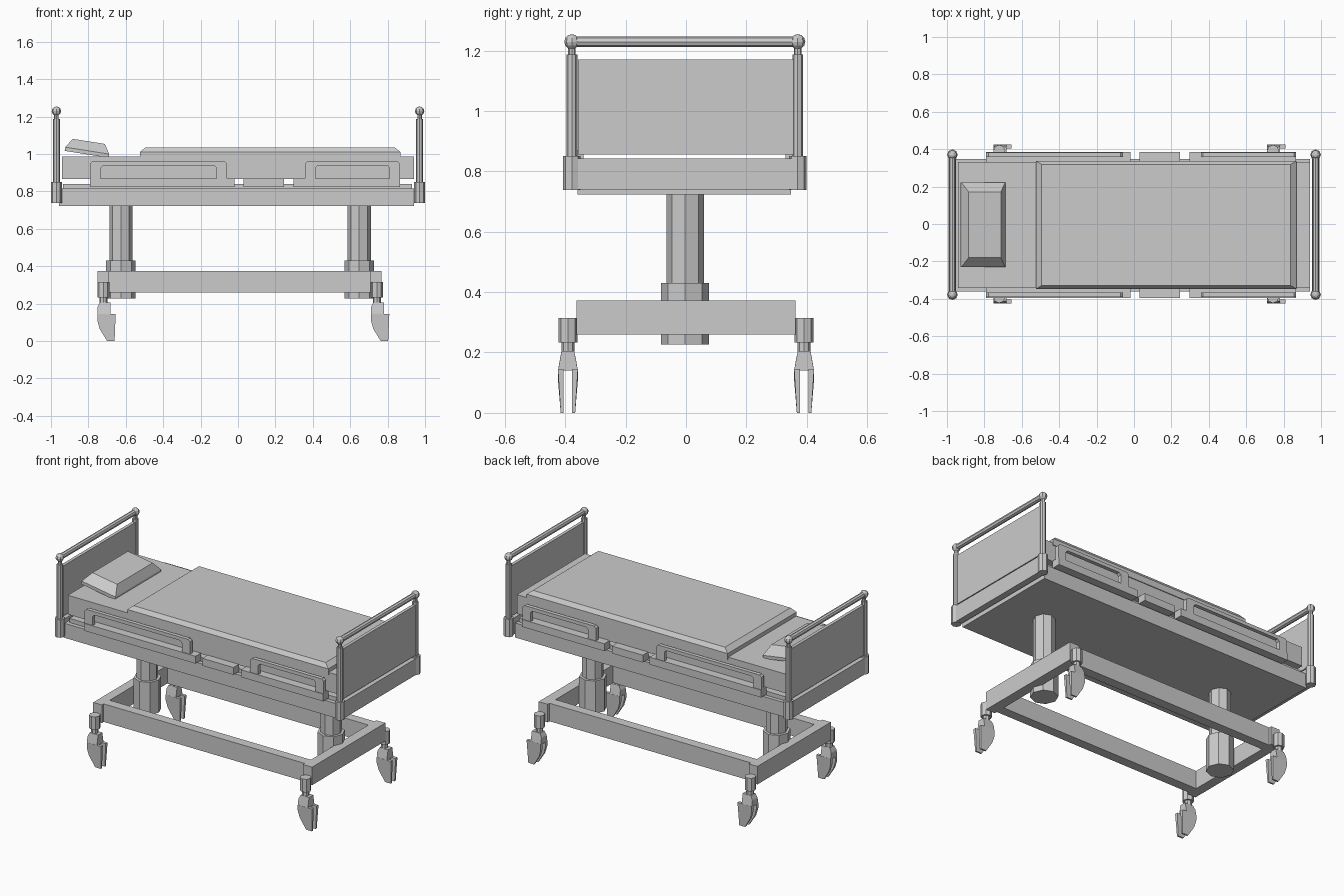
import bpy, bmesh, math
from mathutils import Matrix, Vector

if "Cube" in bpy.data.objects:
    bpy.data.objects.remove(bpy.data.objects["Cube"])


def finish(name, bm):
    bmesh.ops.recalc_face_normals(bm, faces=bm.faces[:])
    me = bpy.data.meshes.new(name)
    bm.to_mesh(me)
    bm.free()
    ob = bpy.data.objects.new(name, me)
    bpy.context.collection.objects.link(ob)
    return ob


def box(name, x0, x1, y0, y1, z0, z1):
    bm = bmesh.new()
    size = Matrix.Diagonal((x1 - x0, y1 - y0, z1 - z0, 1))
    mid = Matrix.Translation(((x0 + x1) / 2, (y0 + y1) / 2, (z0 + z1) / 2))
    bmesh.ops.create_cube(bm, size=1, matrix=mid @ size)
    return finish(name, bm)


def rod(name, a, b, r, sides=8):
    a, b = Vector(a), Vector(b)
    d = b - a
    bm = bmesh.new()
    m = Matrix.Translation((a + b) / 2) @ d.to_track_quat('Z', 'Y').to_matrix().to_4x4()
    bmesh.ops.create_cone(bm, cap_ends=True, segments=sides, radius1=r, radius2=r,
                          depth=d.length, matrix=m)
    return finish(name, bm)


def cushion(name, hx, hy, z_side, z_top, inset_x, inset_y):
    """Box with a sloped upper rim."""
    bm = bmesh.new()
    rings = []
    for x, y, z in ((hx, hy, 0), (hx, hy, z_side), (hx - inset_x, hy - inset_y, z_top)):
        rings.append([bm.verts.new((sx * x, sy * y, z))
                      for sx, sy in ((-1, -1), (1, -1), (1, 1), (-1, 1))])
    for a, b in zip(rings, rings[1:]):
        for i in range(4):
            j = (i + 1) % 4
            bm.faces.new((a[i], a[j], b[j], b[i]))
    bm.faces.new(rings[0])
    bm.faces.new(rings[-1])
    return finish(name, bm)


def prism(name, pts, near, far, origin=(0, 0, 0)):
    """x-z profile swept in y; near and far give y for a height z."""
    bm = bmesh.new()
    o = Vector(origin)
    a = [bm.verts.new(o + Vector((x, near(z), z))) for x, z in pts]
    b = [bm.verts.new(o + Vector((x, far(z), z))) for x, z in pts]
    bm.faces.new(a)
    bm.faces.new(b)
    for i in range(len(pts)):
        j = (i + 1) % len(pts)
        bm.faces.new((a[i], a[j], b[j], b[i]))
    return finish(name, bm)


# Deck, platform, mattress
YO = -0.005
box("deck", -0.957, 0.941, -0.36, 0.348, 0.723, 0.814)
box("platform", -0.935, 0.93, -0.335, 0.325, 0.81, 0.84)
box("mattress", -0.941, 0.94, -0.342, 0.332, 0.866, 0.986)

# Blanket and tilted pillow
blanket = cushion("blanket", 0.697, 0.342, 0.04, 0.065, 0.031, 0.018)
blanket.location = (0.172, YO, 0.97)
pillow = cushion("pillow", 0.119, 0.226, 0.02, 0.07, 0.032, 0.05)
pillow.location = (-0.809, -0.004, 0.998)
pillow.rotation_euler = (0, math.radians(9), 0)

# Head and foot ends
for end, s in (("head", -1), ("foot", 1)):
    x = s * 0.971
    for y in (-0.378, 0.37):
        rod(end + "_post_base", (x, y, 0.738), (x, y, 0.85), 0.029)
        rod(end + "_post", (x, y, 0.84), (x, y, 1.187), 0.018)
        rod(end + "_post_neck", (x, y, 1.18), (x, y, 1.22), 0.012)
        bm = bmesh.new()
        bmesh.ops.create_uvsphere(bm, u_segments=8, v_segments=6, radius=0.025,
                                  matrix=Matrix.Translation((x, y, 1.229)))
        finish(end + "_post_ball", bm)
    rod(end + "_top_bar", (x, -0.378, 1.229), (x, 0.37, 1.229), 0.017)
    box(end + "_panel", x - 0.01, x + 0.01, -0.357, 0.36, 0.856, 1.17)
    box(end + "_lower_rail", x - 0.02, x + 0.02, -0.37, 0.36, 0.74, 0.842)

# Side rails: low plates with chamfered hoop handles above
for s in (-1, 1):
    inner, mid, outer = (s * v + YO for v in (0.335, 0.362, 0.39))
    for x0, x1 in ((-0.79, -0.018), (0.03, 0.245), (0.297, 0.867)):
        box("side_rail_plate", x0, x1, *sorted((inner, outer)), 0.824, 0.87)
    for x0, x1 in ((-0.79, -0.06), (0.358, 0.867)):
        w, c = 0.056, 0.012
        hoop = [(x0, 0.865), (x0, 0.96 - c), (x0 + c, 0.96), (x1 - c, 0.96),
                (x1, 0.96 - c), (x1, 0.865), (x1 - w, 0.865), (x1 - w, 0.938 - c),
                (x1 - w - c, 0.938), (x0 + w + c, 0.938), (x0 + w, 0.938 - c),
                (x0 + w, 0.865)]
        prism("side_rail_handle", hoop, lambda z: mid, lambda z: outer - s * 0.004)

# Lifting columns
for x in (-0.626, 0.648):
    rod("column", (x, -0.003, 0.4), (x, -0.003, 0.73), 0.062)
    rod("column_collar", (x, -0.003, 0.226), (x, -0.003, 0.43), 0.079)

# Base frame
for x0, x1 in ((-0.75, -0.69), (0.705, 0.768)):
    box("base_end_beam", x0, x1, -0.363, 0.363, 0.26, 0.373)
for y0, y1 in ((-0.345, -0.285), (0.285, 0.345)):
    box("base_side_beam", -0.70, 0.715, y0, y1, 0.26, 0.373)


# Casters: socket, stem, crown and two tapered prongs
def half_width(z):
    if z > 0.145:
        return 0.033 - 0.012 * (z - 0.145) / 0.06
    return 0.033 if z > 0.11 else 0.024 + 0.009 * z / 0.11


crown = [(-0.032, 0.14), (-0.032, 0.18), (-0.02, 0.205), (0.038, 0.205), (0.038, 0.14)]
prong = [(-0.032, 0.145), (-0.032, 0.11), (-0.02, 0.065), (0.02, 0.0),
         (0.06, 0.0), (0.066, 0.145)]
for x in (-0.72, 0.743):
    for y in (-0.391, 0.391):
        rod("caster_socket", (x, y, 0.233), (x, y, 0.315), 0.032)
        rod("caster_stem", (x, y, 0.195), (x, y, 0.24), 0.021)
        prism("caster_crown", crown, lambda z: -half_width(z), half_width, (x, y, 0))
        for s in (-1, 1):
            prism("caster_prong", prong, lambda z: s * 0.014,
                  lambda z: s * half_width(z), (x, y, 0))
